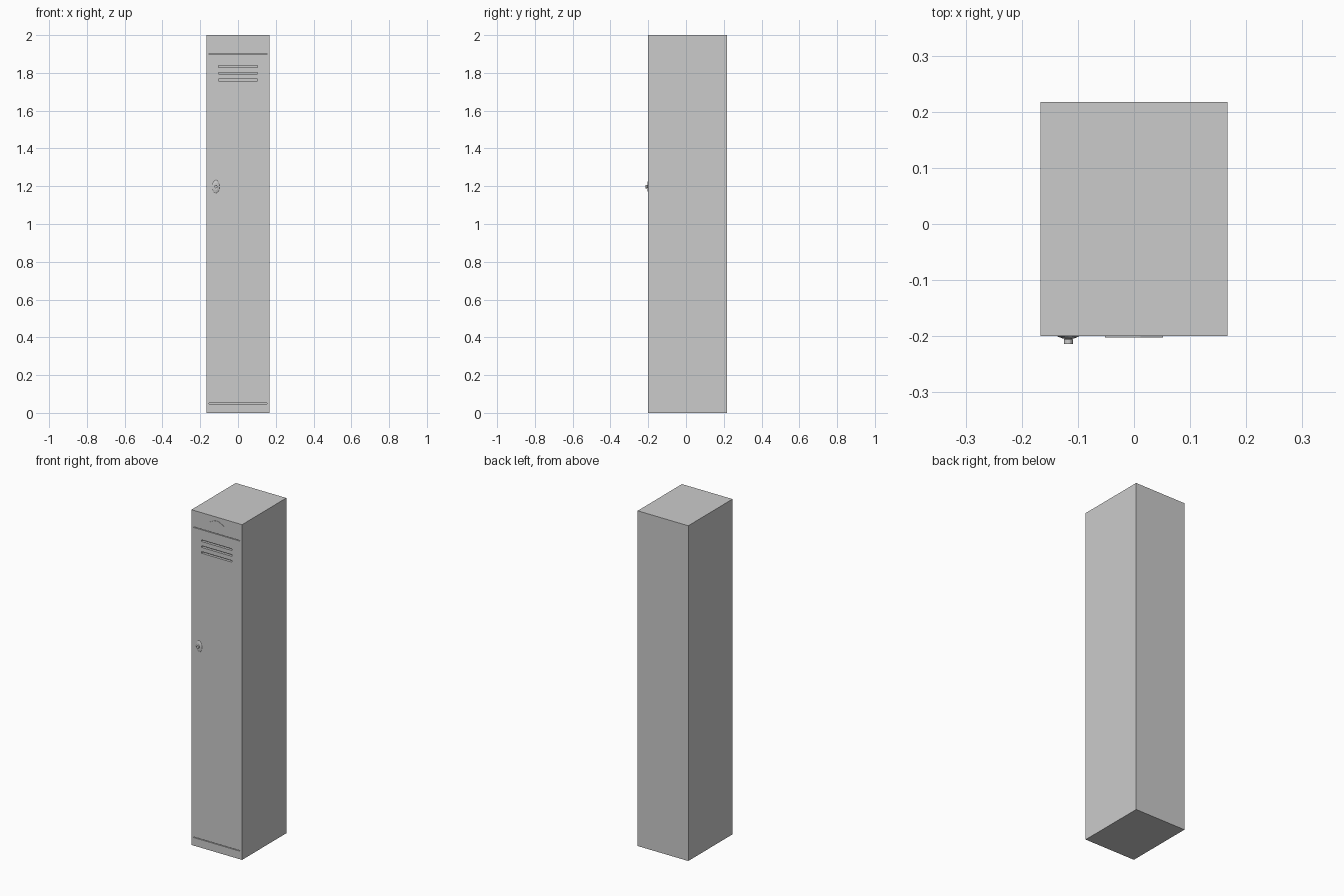
import bpy, bmesh, math

if "Cube" in bpy.data.objects:
    bpy.data.objects.remove(bpy.data.objects["Cube"])

W, FRONT, BACK, H = 0.334, -0.2, 0.217, 2.0


def finish(name, bm):
    bmesh.ops.recalc_face_normals(bm, faces=bm.faces)
    me = bpy.data.meshes.new(name)
    bm.to_mesh(me)
    bm.free()
    ob = bpy.data.objects.new(name, me)
    bpy.context.collection.objects.link(ob)
    return ob


def add_box(bm, x0, x1, y0, y1, z0, z1):
    vs = bmesh.ops.create_cube(bm, size=1)["verts"]
    for v in vs:
        v.co = ((x0 + x1) / 2 + v.co.x * (x1 - x0),
                (y0 + y1) / 2 + v.co.y * (y1 - y0),
                (z0 + z1) / 2 + v.co.z * (z1 - z0))


def loft(name, rings):
    """Bridge rings of equal point count, then cap both ends."""
    bm = bmesh.new()
    loops = [[bm.verts.new(p) for p in r] for r in rings]
    n = len(loops[0])
    for a, b in zip(loops, loops[1:]):
        for i in range(n):
            j = (i + 1) % n
            bm.faces.new((a[i], a[j], b[j], b[i]))
    bm.faces.new(loops[0])
    bm.faces.new(loops[-1])
    return finish(name, bm)


def oval(cx, y, cz, rx, rz, n=16):
    return [(cx + rx * math.cos(2 * math.pi * i / n), y,
             cz + rz * math.sin(2 * math.pi * i / n)) for i in range(n)]


# Locker cabinet
bm = bmesh.new()
add_box(bm, -W / 2, W / 2, FRONT, BACK, 0, H)
body = finish("locker_body", bm)

# Door gaps and vent slots
bm = bmesh.new()
for z in (0.05, 1.9):
    add_box(bm, -0.153, 0.153, FRONT - 0.02, FRONT + 0.01, z - 0.002, z + 0.002)
for z in (1.763, 1.798, 1.833):
    add_box(bm, -0.102, 0.102, FRONT - 0.02, FRONT + 0.015, z - 0.005, z + 0.005)
cutter = finish("slot_cutter", bm)
cutter.hide_render = True
cutter.hide_set(True)
mod = body.modifiers.new("slots", "BOOLEAN")
mod.operation = "DIFFERENCE"
mod.solver = "EXACT"
mod.object = cutter

# Blank number plate above the door
outline = [(-0.052, 0), (-0.012, 0.02), (0.012, 0.02),
           (0.052, 0), (0.012, -0.02), (-0.012, -0.02)]
loft("number_plate", [[(x, y, 1.957 + z) for x, z in outline]
                      for y in (FRONT + 0.001, FRONT - 0.002)])

# Lock: flared oval plate, round stem and turn grip
LX, LZ = -0.117, 1.198
loft("lock_plate", [oval(LX, FRONT + 0.001, LZ, 0.02, 0.036),
                    oval(LX, FRONT - 0.001, LZ, 0.018, 0.033),
                    oval(LX, FRONT - 0.004, LZ, 0.010, 0.020)])
loft("lock_knob", [oval(LX, FRONT - 0.003, LZ, 0.007, 0.007),
                   oval(LX, FRONT - 0.005, LZ, 0.007, 0.007),
                   oval(LX, FRONT - 0.006, LZ, 0.008, 0.009),
                   oval(LX, FRONT - 0.014, LZ, 0.008, 0.009)])
